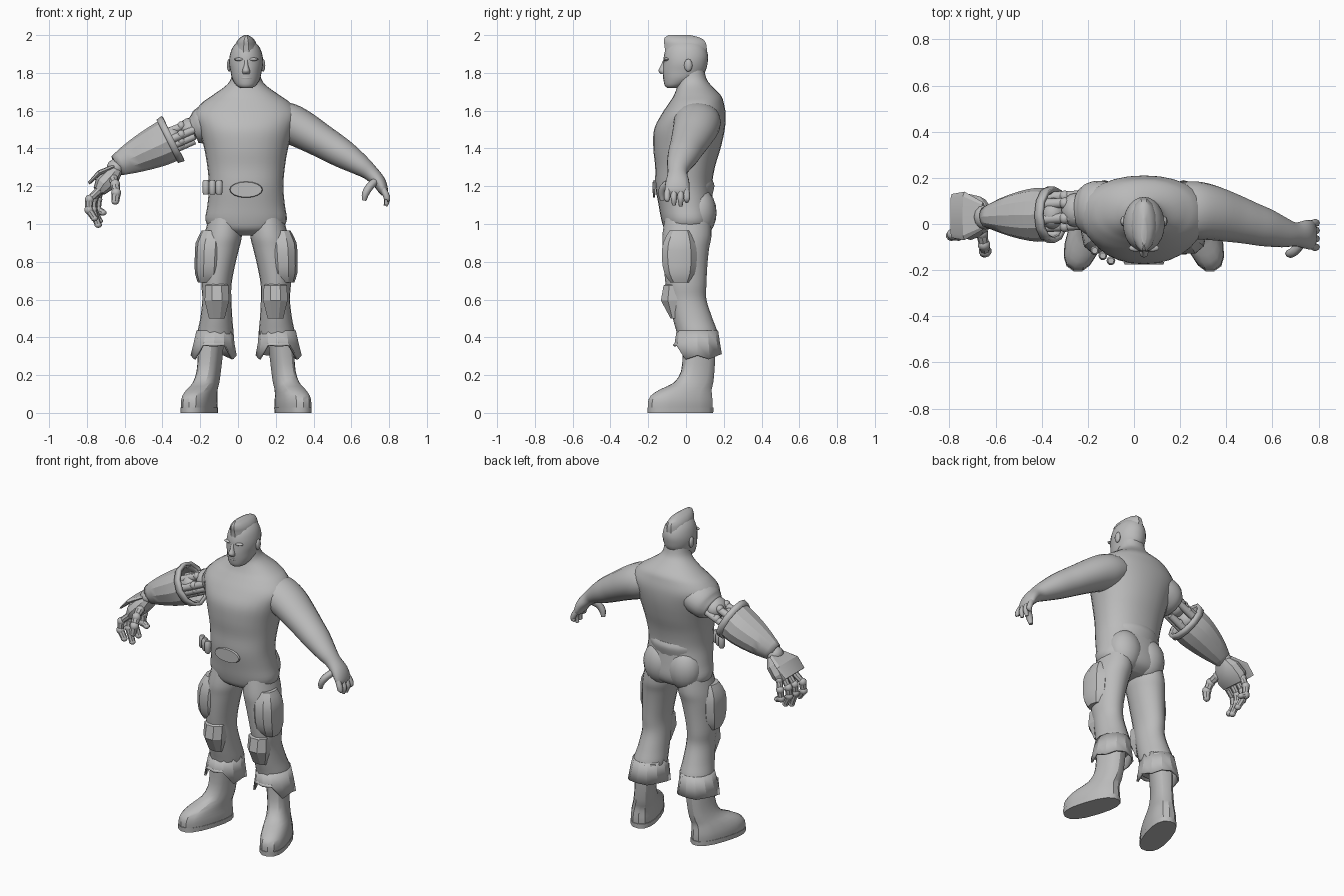
import bpy, bmesh, math
from mathutils import Vector

CX = 0.043  # body centre line
X, Y = Vector((1, 0, 0)), Vector((0, 1, 0))
grey = bpy.data.materials.new("plain grey")
grey.diffuse_color = (0.5, 0.5, 0.5, 1)


def finish(name, bm, angle=40, thick=0):
    bmesh.ops.recalc_face_normals(bm, faces=bm.faces)
    mesh = bpy.data.meshes.new(name)
    bm.to_mesh(mesh)
    bm.free()
    ob = bpy.data.objects.new(name, mesh)
    bpy.context.collection.objects.link(ob)
    mesh.materials.append(grey)
    if thick:
        mod = ob.modifiers.new("thickness", 'SOLIDIFY')
        mod.thickness, mod.offset = thick, -1
    bpy.ops.object.select_all(action='DESELECT')
    ob.select_set(True)
    bpy.context.view_layer.objects.active = ob
    bpy.ops.object.shade_smooth_by_angle(angle=math.radians(angle))
    return ob


def smooth_path(rows, steps):
    out = []
    for i in range(len(rows) - 1):
        p = [rows[max(0, min(len(rows) - 1, i + k))] for k in (-1, 0, 1, 2)]
        for s in range(steps):
            t = s / steps
            out.append([b + 0.5 * t * (c - a + t * (2*a - 5*b + 4*c - d + t * (3*(b - c) + d - a)))
                        for a, b, c, d in zip(*p)])
    return out + [list(rows[-1])]


def loft(name, rows, n=20, steps=4, ref=X, level=True, power=1.0, caps=True,
         angle=40, thick=0, warp=None, phase=0.0):
    """Rows are (x, y, z, radius along ref, other radius)."""
    rows = smooth_path(rows, steps)
    bm = bmesh.new()
    rings = []
    for i, r in enumerate(rows):
        c = Vector(r[:3])
        t = Vector((0, 0, 1)) if level else (
            Vector(rows[min(i + 1, len(rows) - 1)][:3]) - Vector(rows[max(i - 1, 0)][:3])).normalized()
        u = (ref - t * ref.dot(t)).normalized()
        v = t.cross(u)
        ring = []
        for k in range(n):
            a = math.tau * (k + phase) / n
            ca, sa = math.cos(a), math.sin(a)
            p = c + u * r[3] * math.copysign(abs(ca) ** power, ca) \
                + v * r[4] * math.copysign(abs(sa) ** power, sa)
            if warp:
                p = warp(p, i, k)
            ring.append(bm.verts.new(p))
        rings.append(ring)
    for A, B in zip(rings, rings[1:]):
        for k in range(n):
            bm.faces.new((A[k], A[(k + 1) % n], B[(k + 1) % n], B[k]))
    if caps:
        bm.faces.new(rings[0])
        bm.faces.new(rings[-1])
    return finish(name, bm, angle, thick)


def ball(name, loc, size, seg=14):
    bm = bmesh.new()
    bmesh.ops.create_uvsphere(bm, u_segments=seg, v_segments=seg // 2 + 1, radius=1)
    for v in bm.verts:
        v.co = Vector([l + s * c for l, s, c in zip(loc, size, v.co)])
    return finish(name, bm, 60)


def rod(name, p, q, r1, r2, n=10, ref=Y):
    return loft(name, [(*p, r1, r1), (*q, r2, r2)], n, 1, ref, level=False)


def finger(name, pts, r):
    rows = [(*p, r * k, r * k) for p, k in zip(pts, (1, 1.05, 0.95, 0.6))]
    loft(name, rows, 8, 3, Y, level=False, angle=60)


# Torso and neck
loft("torso", [(CX, y, z, a, b) for z, y, a, b in (
    (.94, .01, .10, .07), (.97, .01, .18, .12), (1.02, .01, .215, .14), (1.1, .0, .205, .145),
    (1.2, -.012, .197, .15), (1.3, -.005, .205, .158), (1.4, .005, .222, .178),
    (1.5, .018, .25, .187), (1.58, .04, .275, .17), (1.64, .055, .235, .145),
    (1.68, .06, .18, .125), (1.73, .045, .11, .092), (1.77, .03, .08, .078), (1.83, .025, .07, .07))],
    n=28, power=.92, angle=60)

# Head, hair and face
loft("head", [(CX, y, z, a, b) for z, y, a, b in (
    (1.72, -.07, .03, .03), (1.735, -.055, .053, .058), (1.77, -.025, .074, .095),
    (1.81, -.01, .083, .113), (1.85, -.003, .09, .117), (1.89, 0, .087, .117),
    (1.93, 0, .074, .105), (1.96, 0, .05, .08), (1.975, 0, .02, .03))], n=24, angle=60)
loft("hair_crest", [(CX, y, z, a, b) for z, y, a, b in (
    (1.90, 0, .068, .113), (1.94, -.002, .058, .114), (1.965, -.008, .05, .112),
    (1.985, -.018, .034, .098), (2.0, -.035, .01, .06))], n=14, angle=35)
loft("nose", [(CX, -.112, 1.795, .02, .022), (CX, -.122, 1.812, .02, .024),
              (CX, -.115, 1.84, .012, .018), (CX, -.108, 1.87, .01, .012)], n=8, angle=60)
ball("mouth", (CX, -.108, 1.772, ), (.03, .014, .009), 10)
for s in (-1, 1):
    ball("ear", (CX + s * .09, .012, 1.84), (.012, .022, .034), 10)
    ball("brow", (CX + s * .036, -.104, 1.872), (.03, .016, .009), 10)

# Natural arm and shoulders
loft("left_arm", [(.16, .06, 1.565, .11, .08), (.25, .06, 1.54, .125, .105), (.33, .05, 1.505, .12, .102),
     (.43, .025, 1.447, .105, .09), (.50, .005, 1.405, .093, .083), (.57, -.015, 1.362, .083, .074),
     (.65, -.038, 1.31, .064, .056), (.70, -.045, 1.272, .052, .043), (.745, -.045, 1.225, .062, .036),
     (.768, -.047, 1.18, .064, .027), (.775, -.047, 1.155, .05, .015)],
     ref=Y, level=False, angle=60)
for i, (y, tip) in enumerate(((-.1, 1.13), (-.064, 1.105), (-.028, 1.1), (.004, 1.125))):
    finger("left_finger", [(.768, y * .9 - .004, 1.185), (.783, y, 1.155),
                           (.79, y, 1.13), (.788 - .004 * i, y, tip - .005)], .0165)
finger("left_thumb", [(.725, -.085, 1.225), (.695, -.118, 1.195), (.675, -.128, 1.16), (.668, -.125, 1.125)], .02)
loft("right_shoulder", [(-.07, .06, 1.565, .11, .08), (-.15, .065, 1.54, .122, .098),
     (-.20, .065, 1.51, .112, .09), (-.235, .065, 1.495, .085, .07)], ref=Y, level=False, angle=60)

# Belt details
loft("buckle", [(CX, -.165, 1.182, .088, .043), (CX, -.175, 1.182, .084, .04)], n=16, steps=1, level=False)
for i, x in enumerate((-.17, -.135, -.1)):
    y = -.115 - .022 * i
    loft("belt_pouch", [(x, y, 1.155, .013, .013), (x, y, 1.168, .019, .02), (x, y, 1.22, .019, .02),
                        (x, y, 1.232, .013, .013)], n=10, steps=1)
loft("rear_belt", [(CX, .035, 1.15, .16, .105), (CX, .035, 1.2, .165, .117), (CX, .035, 1.23, .16, .108)], n=18)

for s, side in ((-1, "right"), (1, "left")):
    def P(d, y, z, a, b):
        return (CX + s * d, y, z, a, b)
    ball(side + "_buttock", (CX + s * .085, .07, 1.06), (.105, .092, .13), 18)
    # Trouser leg
    loft(side + "_leg", [P(.11, .01, 1.04, .085, .12), P(.122, .005, .94, .1, .13), P(.135, 0, .87, .098, .122),
         P(.147, -.002, .78, .088, .115), P(.157, 0, .68, .08, .108), P(.155, .008, .6, .077, .1),
         P(.158, .035, .5, .085, .105), P(.163, .06, .42, .096, .108), P(.168, .06, .36, .09, .1)], angle=60)
    # Thigh and knee pads
    loft(side + "_thigh_pad", [P(.205, -.03, .69, .05, .055), P(.198, -.033, .74, .073, .085),
         P(.195, -.035, .82, .077, .097), P(.19, -.035, .9, .077, .09), P(.18, -.03, .965, .055, .06)],
         n=10, steps=2, power=.85, angle=25)
    loft(side + "_knee_pad", [P(.155, -.065, .5, .045, .018), P(.155, -.07, .595, .07, .068),
         P(.155, -.068, .675, .066, .055), P(.155, -.06, .685, .05, .04)],
         n=8, steps=1, angle=15, phase=.5)

    # Jagged boot cuff, cut higher at the front
    def jag(p, i, k):
        if i == 2:
            p.z += .055 if k in (8, 9, 10) else (-.02 if k in (1, 7, 11) else .006 * (k % 2))
        return p
    loft(side + "_trouser_cuff", [P(.165, .06, .435, .098, .11), P(.17, .06, .37, .108, .12),
         P(.172, .06, .305, .122, .13)], n=12, steps=1, caps=False, thick=.012, warp=jag, angle=20)
    # Boot, turned outward
    yaw = math.radians(18)
    axis = Vector((math.cos(yaw), s * math.sin(yaw), 0))
    loft(side + "_boot", [P(.248, -.03, 0, .074, .178), P(.248, -.03, .05, .078, .18),
         P(.245, -.025, .09, .074, .171), P(.232, .0, .125, .068, .142), P(.212, .04, .16, .062, .107),
         P(.198, .062, .22, .058, .09), P(.19, .068, .3, .06, .088), P(.185, .068, .38, .062, .088)],
         n=16, steps=2, ref=axis, power=.82, angle=28)
    loft(side + "_boot_sole", [P(.248, -.03, 0, .078, .183), P(.248, -.03, .028, .079, .184)],
         n=16, steps=1, ref=axis, power=.82)

# Mechanical upper arm: joints and pistons
ball("shoulder_joint", (-.255, .06, 1.5), (.06, .075, .062), 16)
ball("elbow_joint", (-.35, .045, 1.455), (.055, .07, .06), 16)
for y, z in ((-.015, 0), (.02, .045), (.085, .04), (.115, -.01), (.04, -.06), (.0, -.035)):
    rod("arm_piston", (-.23, y + .01, 1.5 + z), (-.42, y, 1.42 + z), .02, .024)
    ball("piston_joint", (-.3, y + .005, 1.475 + z), (.024, .026, .024), 10)

# Gauntlet with flared collar
loft("gauntlet", [(-.35, .04, 1.45, .11, .118), (-.42, .04, 1.415, .117, .112), (-.50, .038, 1.378, .102, .098),
     (-.58, .035, 1.34, .075, .078), (-.645, .03, 1.308, .045, .056)],
     n=12, steps=2, ref=Y, level=False, caps=False, thick=.015, angle=28)
loft("gauntlet_collar", [(-.343, .04, 1.453, .122, .134), (-.375, .04, 1.437, .123, .128)],
     n=12, steps=1, ref=Y, level=False, caps=False, thick=.02)
rod("forearm_core", (-.36, .04, 1.445), (-.62, .032, 1.32), .06, .045, 12)

# Mechanical hand
ball("wrist_joint", (-.645, .03, 1.3), (.05, .055, .045), 12)
loft("palm", [(-.64, .03, 1.295, .05, .035), (-.67, .032, 1.255, .088, .05),
     (-.712, .03, 1.21, .1, .052), (-.735, .028, 1.175, .088, .035)],
     n=10, steps=1, ref=Y, level=False, power=.75, angle=25)
loft("hand_guard", [(-.655, .035, 1.305, .06, .012), (-.735, .035, 1.27, .105, .014), (-.79, .035, 1.215, .095, .008)],
     n=8, steps=1, ref=Y, level=False, power=.6, angle=25)
for y, dx, tip in ((.115, .02, 1.06), (.062, 0, 1.015), (.008, -.005, .995), (-.045, -.025, 1.03)):
    pts = [Vector((-.728, y * .85 + .005, 1.185)), Vector((-.762 + dx, y, 1.13)),
           Vector((-.765 + dx, y - .005, 1.075)), Vector((-.735 + dx, y - .01, tip))]
    for a, b, r in zip(pts, pts[1:], (.021, .022, .021)):
        ball("finger_joint", a, (.025, .024, .025), 10)
        rod("finger_segment", a, b, r, r * .85, 8)
    ball("fingertip", pts[-1], (.02, .02, .016), 8)
thumb = [(-.66, -.04, 1.235), (-.65, -.09, 1.21), (-.645, -.118, 1.165), (-.65, -.125, 1.12)]
for a, b in zip(thumb, thumb[1:]):
    ball("thumb_joint", a, (.028, .027, .027), 10)
    rod("thumb_segment", a, b, .025, .021, 8, X)
ball("thumb_tip", thumb[-1], (.021, .021, .018), 8)
